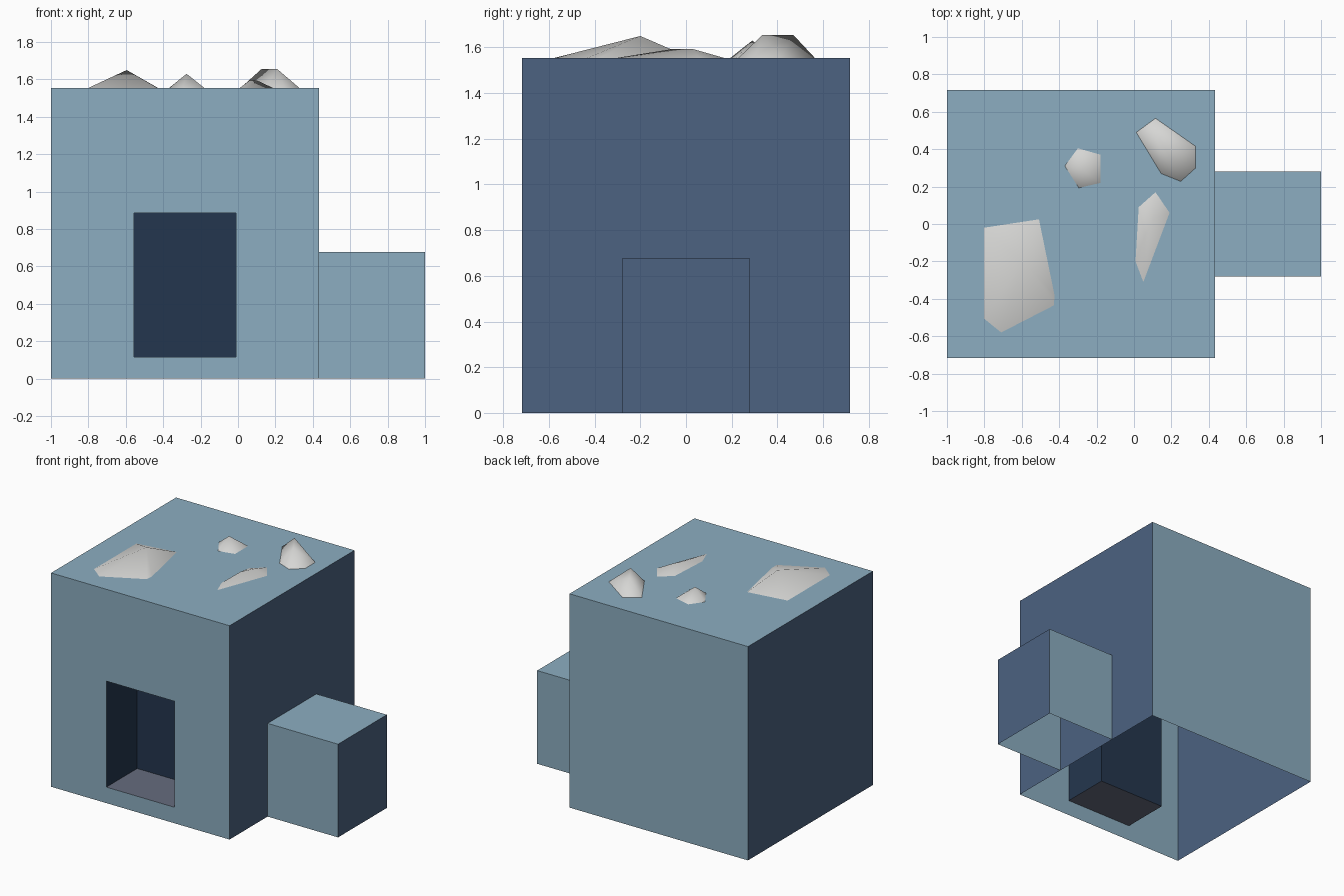
import bpy, bmesh

if "Cube" in bpy.data.objects:
    bpy.data.objects.remove(bpy.data.objects["Cube"])


def srgb(r, g, b):
    return tuple((c / 255 / 12.92 if c < 11 else ((c / 255 + 0.055) / 1.055) ** 2.4)
                 for c in (r, g, b)) + (1,)


def material(name, *rgb):
    m = bpy.data.materials.new(name)
    m.diffuse_color = srgb(*rgb)
    m.use_nodes = True
    m.node_tree.nodes["Principled BSDF"].inputs["Base Color"].default_value = m.diffuse_color
    return m


TEAL = material("pale_blue_wall", 140, 174, 193)
SLATE = material("slate_side_wall", 76, 98, 129)
NAVY = material("navy_recess", 36, 54, 78)
FLOOR = material("grey_recess_floor", 102, 108, 126)
ROCK = material("light_grey_rock", 214, 214, 212)


def finish(name, bm, mats):
    me = bpy.data.meshes.new(name)
    bm.to_mesh(me)
    bm.free()
    for m in mats:
        me.materials.append(m)
    ob = bpy.data.objects.new(name, me)
    bpy.context.collection.objects.link(ob)
    return ob


def box(lo, hi):
    """Cube spanning two corners, with outward faces."""
    bm = bmesh.new()
    bmesh.ops.create_cube(bm, size=1)
    for v in bm.verts:
        for i in range(3):
            v.co[i] = lo[i] if v.co[i] < 0 else hi[i]
    bm.normal_update()
    return bm


def drop_faces(bm, test):
    bmesh.ops.delete(bm, geom=[f for f in bm.faces if test(f)], context='FACES')


def paint(bm, test):
    for f in bm.faces:
        f.material_index = 1 if test(f) else 0


# Main block: open underneath, front wall framed around the recess
X0, X1, Y, H = -1.0, 0.434, 0.717, 1.553
NX0, NX1, NZ0, NZ1, NY = -0.556, -0.01, 0.116, 0.886, -0.363
bm = box((X0, -Y, 0), (X1, Y, H))
drop_faces(bm, lambda f: f.normal.z < -0.9 or f.normal.y < -0.9)
xs, zs = (X0, NX0, NX1, X1), (0, NZ0, NZ1, H)
for i in range(3):
    for k in range(3):
        if (i, k) != (1, 1):
            bm.faces.new([bm.verts.new((x, -Y, z)) for x, z in
                          ((xs[i], zs[k]), (xs[i + 1], zs[k]),
                           (xs[i + 1], zs[k + 1]), (xs[i], zs[k + 1]))])
bmesh.ops.remove_doubles(bm, verts=bm.verts, dist=1e-5)
bm.normal_update()
paint(bm, lambda f: abs(f.normal.x) > 0.9)
finish("main_block", bm, (TEAL, SLATE))

# Front recess: inward-facing box with a grey floor
bm = box((NX0, -Y, NZ0), (NX1, NY, NZ1))
drop_faces(bm, lambda f: f.normal.y < -0.9)
paint(bm, lambda f: f.normal.z < -0.9)
bmesh.ops.reverse_faces(bm, faces=bm.faces)
finish("front_recess", bm, (NAVY, FLOOR))

# Side block: open underneath and against the main block
bm = box((X1, -0.28, 0), (1.0, 0.28, 0.677))
drop_faces(bm, lambda f: f.normal.z < -0.9 or f.normal.x < -0.9)
paint(bm, lambda f: abs(f.normal.x) > 0.9)
finish("side_block", bm, (TEAL, SLATE))


# Rocks on the roof: convex lumps from a base outline and peak points
def rock(name, outline, peaks):
    bm = bmesh.new()
    for x, y in outline:
        bm.verts.new((x, y, H))
    for p in peaks:
        bm.verts.new(p)
    bmesh.ops.convex_hull(bm, input=bm.verts)
    bmesh.ops.recalc_face_normals(bm, faces=bm.faces)
    bm.normal_update()
    drop_faces(bm, lambda f: f.normal.z < -0.9)
    for f in bm.faces:
        f.smooth = True
    finish(name, bm, (ROCK,))


rock("large_rock", [(-.803, -.02), (-.508, .025), (-.425, -.38), (-.428, -.435),
                    (-.71, -.58), (-.803, -.505)], [(-.595, -.2, 1.65)])
rock("small_rock", [(-.37, .31), (-.30, .405), (-.178, .37), (-.178, .22), (-.295, .193)],
     [(-.275, .29, 1.63)])
rock("thin_rock", [(.115, .17), (.19, .06), (.05, -.31), (.008, -.20), (.025, .09)],
     [(.06, -.06, 1.593), (.105, .03, 1.593)])
rock("tall_rock", [(.012, .49), (.115, .565), (.33, .415), (.33, .30), (.25, .228),
                   (.145, .27)], [(.125, .47, 1.655), (.21, .335, 1.655)])
